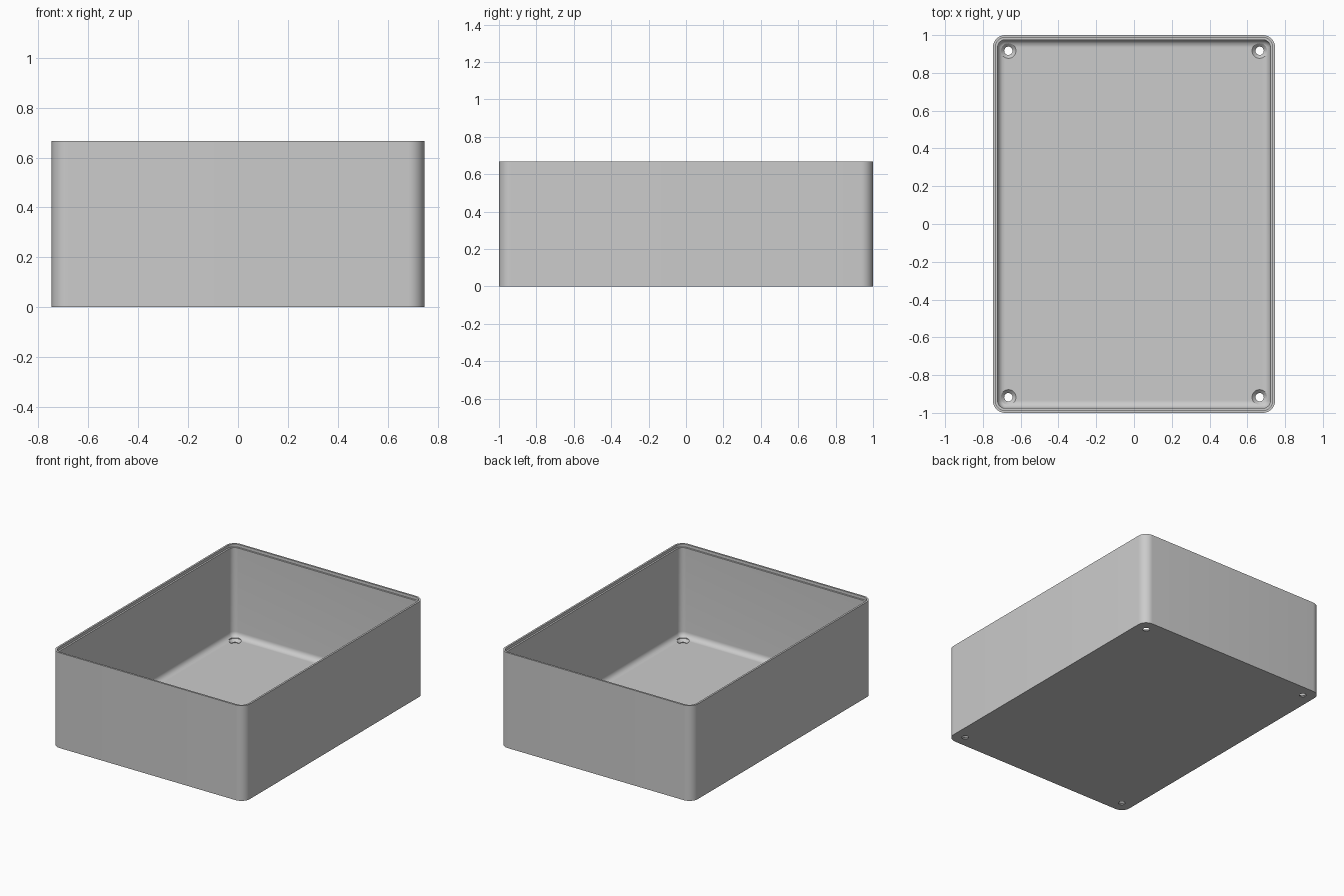
import bpy, bmesh, math

cube = bpy.data.objects.get("Cube")
if cube:
    bpy.data.objects.remove(cube, do_unlink=True)

HX, HY, HEIGHT = 0.747, 1.0, 0.667
CORNER, WALL, LIP, FLOOR, FILLET = 0.065, 0.025, 0.013, 0.022, 0.038

grey = bpy.data.materials.new("plain grey")
grey.use_nodes = True
colour = (0.6, 0.6, 0.6, 1)
grey.diffuse_color = colour
grey.node_tree.nodes["Principled BSDF"].inputs["Base Color"].default_value = colour


def rounded_rect(inset, z, steps=10):
    """Counter-clockwise rounded rectangle, inset from the outer wall."""
    r = max(CORNER - inset, 0.002)
    cx, cy = HX - inset - r, HY - inset - r
    pts = []
    for q, (sx, sy) in enumerate(((1, 1), (-1, 1), (-1, -1), (1, -1))):
        for i in range(steps + 1):
            a = math.pi / 2 * (q + i / steps)
            pts.append((sx * cx + r * math.cos(a), sy * cy + r * math.sin(a), z))
    return pts


def circle(x, y, r, z, n=32):
    return [(x + r * math.cos(math.tau * i / n), y + r * math.sin(math.tau * i / n), z)
            for i in range(n)]


def add_skin(bm, loops):
    """Join successive loops with quads and cap both ends."""
    rings = [[bm.verts.new(p) for p in loop] for loop in loops]
    n = len(rings[0])
    faces = [bm.faces.new(reversed(rings[0])), bm.faces.new(rings[-1])]
    for a, b in zip(rings, rings[1:]):
        for i in range(n):
            j = (i + 1) % n
            faces.append(bm.faces.new((a[i], a[j], b[j], b[i])))
    return faces


def make_object(name, bm):
    bmesh.ops.recalc_face_normals(bm, faces=bm.faces)
    mesh = bpy.data.meshes.new(name)
    bm.to_mesh(mesh)
    bm.free()
    mesh.materials.append(grey)
    obj = bpy.data.objects.new(name, mesh)
    bpy.context.collection.objects.link(obj)
    return obj


# Open box: outer wall, stepped rim, inner wall, filleted floor
profile = [(0, 0), (0, HEIGHT), (LIP, HEIGHT), (LIP, HEIGHT - 0.02), (WALL, HEIGHT - 0.02)]
for i in range(9):
    a = math.pi / 2 * i / 8
    profile.append((WALL + FILLET * (1 - math.cos(a)), FLOOR + FILLET * (1 - math.sin(a))))
bm = bmesh.new()
add_skin(bm, [rounded_rect(inset, z) for inset, z in profile])
box = make_object("open_box", bm)

# Countersunk screw holes in the four floor corners
bm = bmesh.new()
for sx in (-1, 1):
    for sy in (-1, 1):
        add_skin(bm, [circle(sx * 0.665, sy * 0.917, r, z) for r, z in
                      ((0.022, -0.05), (0.022, 0.004), (0.04, FLOOR), (0.04, 0.1))])
cutter = make_object("screw_hole_cutter", bm)
cutter.hide_render = True

cut = box.modifiers.new("screw_holes", "BOOLEAN")
cut.operation = "DIFFERENCE"
cut.solver = "EXACT"
cut.object = cutter
bpy.context.view_layer.update()
result = bpy.data.meshes.new_from_object(
    box.evaluated_get(bpy.context.evaluated_depsgraph_get()))
box.modifiers.clear()
box.data = result
bpy.data.objects.remove(cutter, do_unlink=True)

# Smooth the rounded corners and keep the rim crisp
bpy.ops.object.select_all(action="DESELECT")
box.select_set(True)
bpy.context.view_layer.objects.active = box
bpy.ops.object.shade_smooth_by_angle(angle=math.radians(30))
